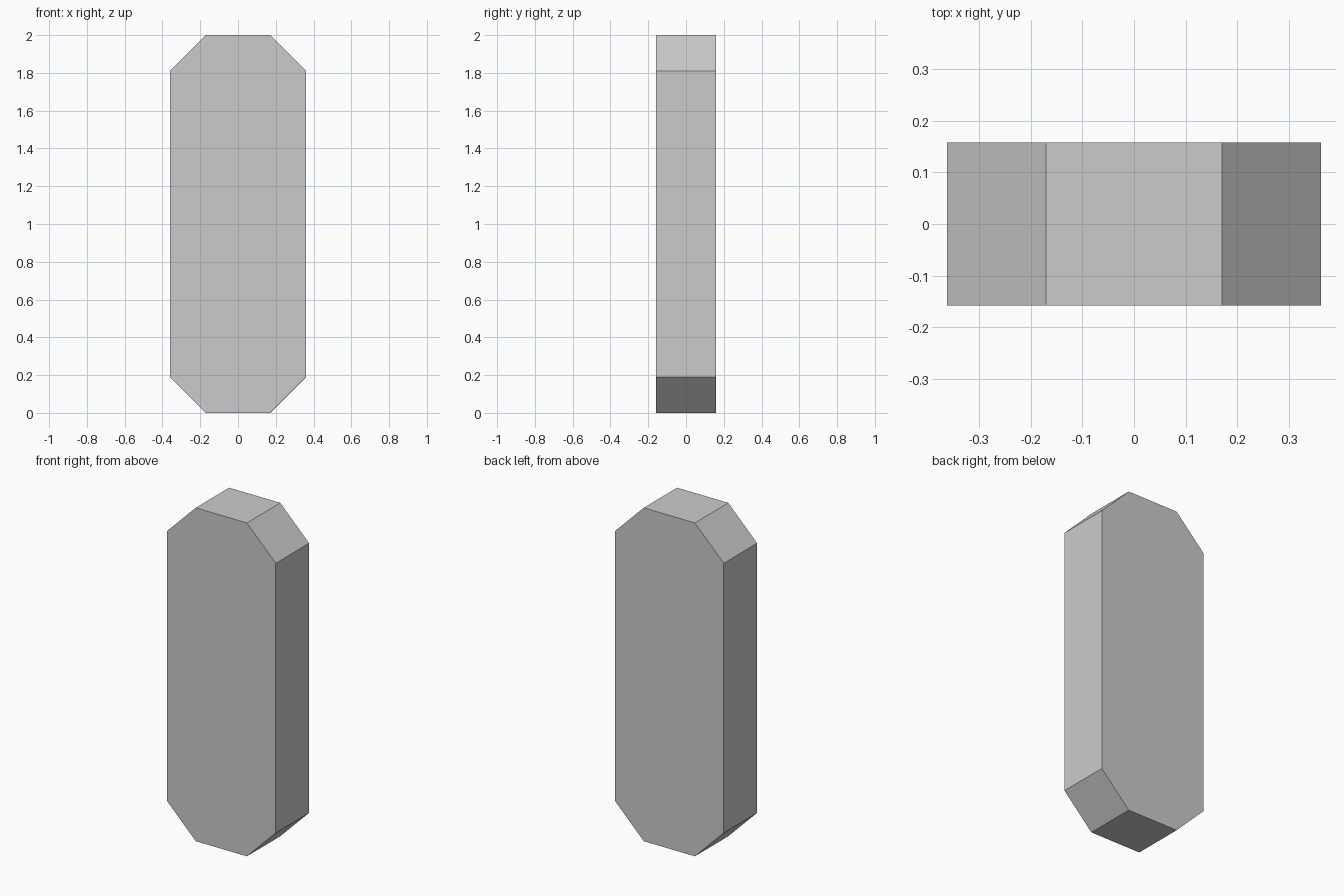
import bpy
import bmesh

if "Cube" in bpy.data.objects:
    bpy.data.objects.remove(bpy.data.objects["Cube"])

HALF_W, HALF_D, HEIGHT, CUT = 0.361, 0.158, 2.0, 0.191

# Upright slab with 45-degree clipped corners
bm = bmesh.new()
bmesh.ops.create_cube(bm, size=1.0)
for v in bm.verts:
    v.co.x *= 2 * HALF_W
    v.co.y *= 2 * HALF_D
    v.co.z = (v.co.z + 0.5) * HEIGHT

# Chamfer the four edges running front to back
depth_edges = [e for e in bm.edges
               if abs(e.verts[0].co.y - e.verts[1].co.y) > HALF_D]
bmesh.ops.bevel(bm, geom=depth_edges, offset=CUT, offset_type='OFFSET',
                segments=1, profile=0.5, affect='EDGES')
bmesh.ops.recalc_face_normals(bm, faces=bm.faces)

mesh = bpy.data.meshes.new("chamfered_slab")
bm.to_mesh(mesh)
bm.free()
slab = bpy.data.objects.new("chamfered_slab", mesh)
bpy.context.collection.objects.link(slab)
